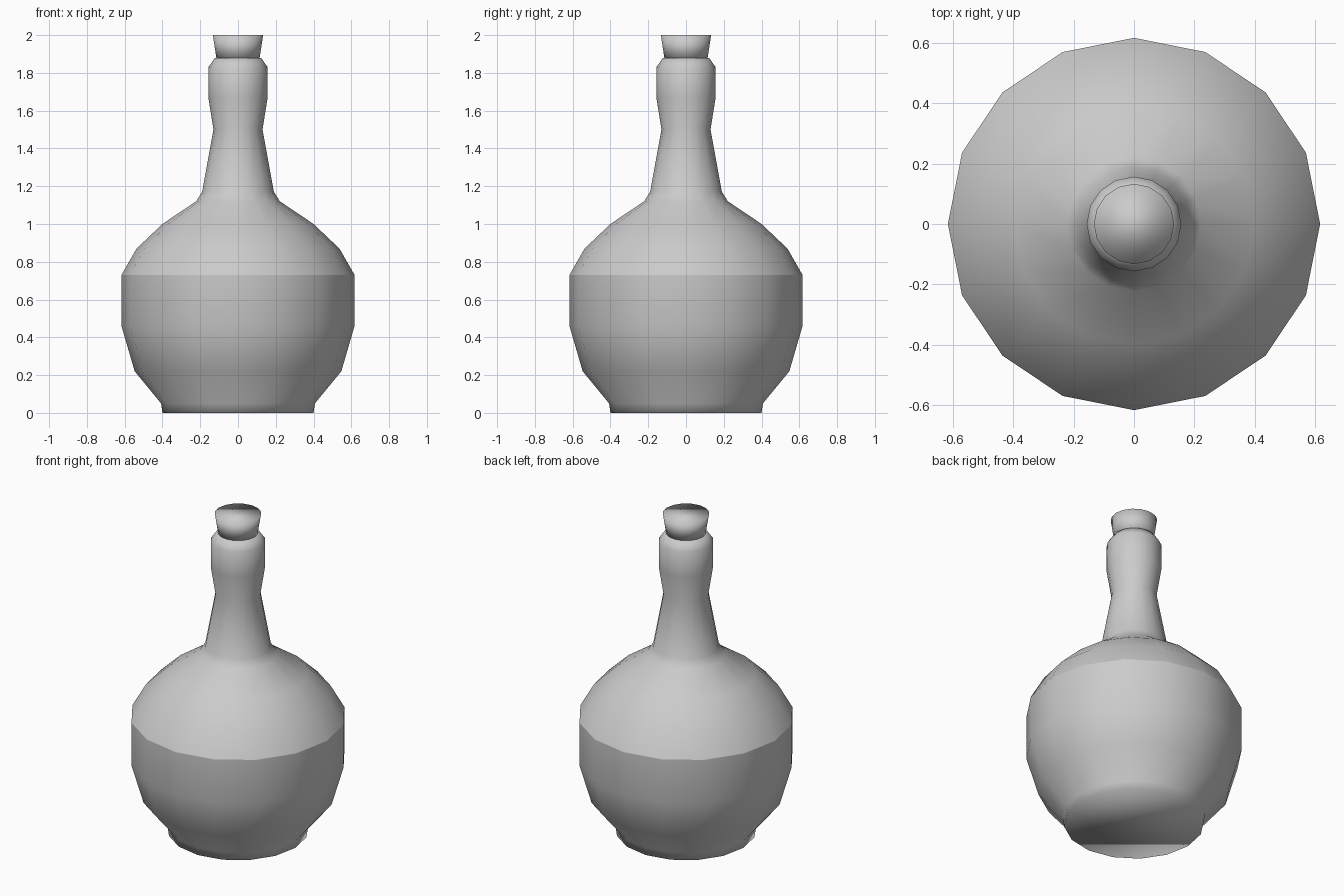
import bpy
import bmesh
from math import cos, sin, tau

SIDES = 16

cube = bpy.data.objects.get("Cube")
if cube:
    bpy.data.objects.remove(cube, do_unlink=True)


def make_material(name, colour):
    mat = bpy.data.materials.new(name)
    mat.use_nodes = True
    mat.diffuse_color = colour
    mat.node_tree.nodes["Principled BSDF"].inputs["Base Color"].default_value = colour
    return mat


def lathe(name, profile, mat, sharp_rings=()):
    """Turn a (radius, height) profile into a capped, smooth-shaded solid."""
    bm = bmesh.new()
    rings = []
    for r, z in profile:
        rings.append([bm.verts.new((r * cos(tau * i / SIDES), r * sin(tau * i / SIDES), z))
                      for i in range(SIDES)])
    for low, high in zip(rings, rings[1:]):
        for i in range(SIDES):
            j = (i + 1) % SIDES
            bm.faces.new((low[i], low[j], high[j], high[i]))
    bm.faces.new(rings[0][::-1])
    bm.faces.new(rings[-1])
    for face in bm.faces:
        face.smooth = True
    # Creases around chosen rings
    for k in sharp_rings:
        for i in range(SIDES):
            bm.edges.get((rings[k][i], rings[k][(i + 1) % SIDES])).smooth = False
    mesh = bpy.data.meshes.new(name)
    bm.to_mesh(mesh)
    bm.free()
    mesh.materials.append(mat)
    obj = bpy.data.objects.new(name, mesh)
    bpy.context.collection.objects.link(obj)
    return obj


grey = make_material("plain grey", (0.6, 0.6, 0.6, 1))

# Foot, round belly, shoulder, waisted neck and lip
bottle_profile = [
    (0.40, 0.0), (0.407, 0.05), (0.547, 0.22), (0.617, 0.46), (0.617, 0.73),
    (0.537, 0.87), (0.40, 1.0), (0.222, 1.12), (0.19, 1.17), (0.13, 1.5),
    (0.157, 1.67), (0.157, 1.83), (0.122, 1.88),
]
lathe("bottle", bottle_profile, grey, sharp_rings=[4])

# Tapered cork seated in the mouth
lathe("cork", [(0.113, 1.87), (0.133, 2.0)], grey)
